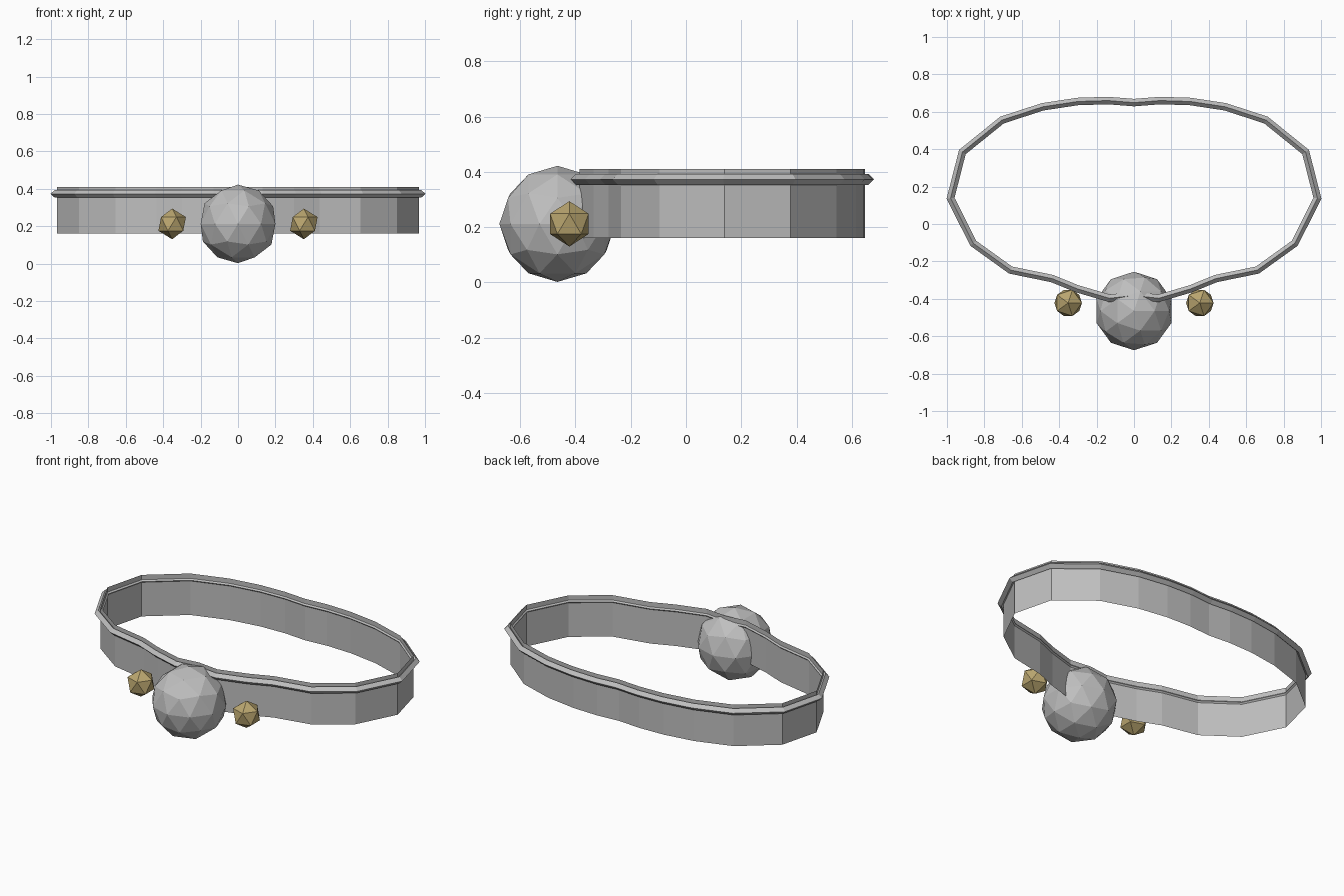
import bpy, bmesh
from mathutils import Vector

cube = bpy.data.objects.get("Cube")
if cube:
    bpy.data.objects.remove(cube, do_unlink=True)


def make_material(name, rgb):
    mat = bpy.data.materials.new(name)
    mat.use_nodes = True
    mat.diffuse_color = (*rgb, 1)
    bsdf = next(n for n in mat.node_tree.nodes if n.type == 'BSDF_PRINCIPLED')
    bsdf.inputs["Base Color"].default_value = (*rgb, 1)
    return mat


silver = make_material("silver grey", (0.52, 0.52, 0.52))
gold = make_material("dull gold", (0.49, 0.38, 0.16))

# Band outline: right half from front centre to back centre, then mirrored
half = [(0, -0.37), (0.13, -0.385), (0.30, -0.335), (0.435, -0.28),
        (0.655, -0.235), (0.85, -0.095), (0.968, 0.139), (0.907, 0.378),
        (0.70, 0.545), (0.485, 0.615), (0.30, 0.643), (0.14, 0.648), (0, 0.637)]
outline = [Vector(p) for p in half]
outline += [Vector((-x, y)) for x, y in reversed(half[1:-1])]


def offset(points, distance):
    """Push a closed anticlockwise outline outwards with mitred corners."""
    result = []
    for i, p in enumerate(points):
        before = (p - points[i - 1]).normalized()
        after = (points[(i + 1) % len(points)] - p).normalized()
        n1, n2 = Vector((before.y, -before.x)), Vector((after.y, -after.x))
        mitre = (n1 + n2).normalized()
        result.append(p + mitre * distance / mitre.dot(n1))
    return result


def sweep(name, section, mat, closed):
    """Sweep (outward offset, height) points around the band outline."""
    bm = bmesh.new()
    loops = [[bm.verts.new((p.x, p.y, z)) for p in offset(outline, d)]
             for d, z in section]
    pairs = list(zip(loops, loops[1:]))
    if closed:
        pairs.append((loops[-1], loops[0]))
    for low, high in pairs:
        for i in range(len(low)):
            j = (i + 1) % len(low)
            bm.faces.new((low[i], low[j], high[j], high[i]))
    mesh = bpy.data.meshes.new(name)
    bm.to_mesh(mesh)
    bm.free()
    mesh.materials.append(mat)
    obj = bpy.data.objects.new(name, mesh)
    bpy.context.collection.objects.link(obj)


def bead(name, centre, radius, detail, mat):
    bpy.ops.mesh.primitive_ico_sphere_add(
        subdivisions=detail, radius=radius, location=centre)
    obj = bpy.context.object
    obj.name = name
    obj.data.materials.append(mat)


# Thin collar strap and the diamond-section piping near its top
sweep("collar_band", [(0, 0.16), (0, 0.41)], silver, False)
sweep("rim_piping", [(0.032, 0.373), (0.012, 0.393),
                     (-0.008, 0.373), (0.012, 0.353)], silver, True)

# Large faceted bell with a small gold stud on each side
bead("bell", (0, -0.465, 0.212), 0.21, 2, silver)
for side, x in (("left", 0.352), ("right", -0.352)):
    bead(side + "_stud", (x, -0.422, 0.212), 0.082, 1, gold)
